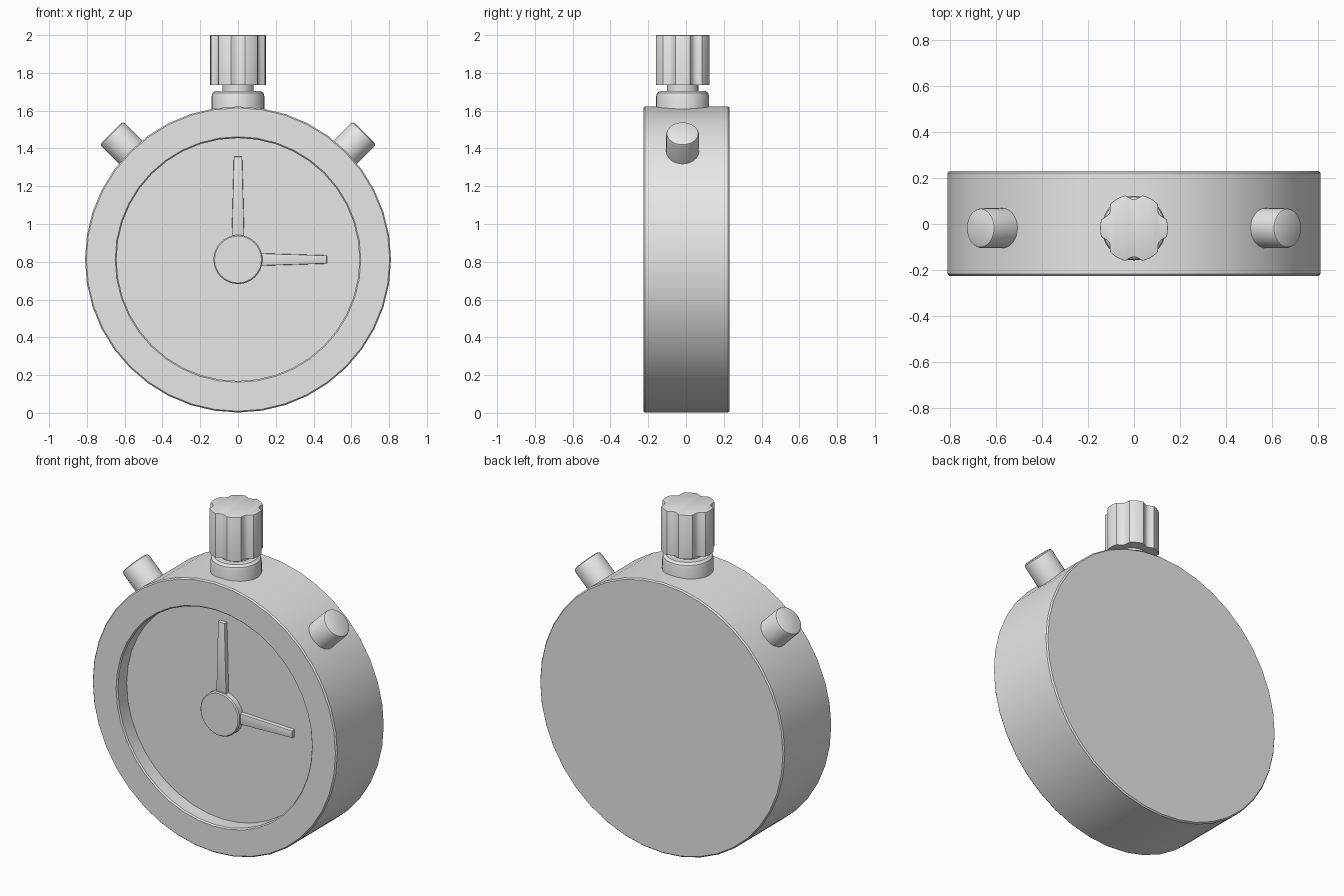
import bpy, bmesh, math
from mathutils import Matrix, Vector

cube = bpy.data.objects.get("Cube")
if cube:
    bpy.data.objects.remove(cube, do_unlink=True)

grey = bpy.data.materials.new("plain_grey")
grey.use_nodes = True
grey.diffuse_color = (0.8, 0.8, 0.8, 1)
grey.node_tree.nodes["Principled BSDF"].inputs["Base Color"].default_value = (0.8, 0.8, 0.8, 1)

CENTRE = Vector((0, 0, 0.812))      # middle of the case
AXIS_Y = -0.018                     # depth of the crown and buttons
TO_FRONT = Matrix.Rotation(math.pi / 2, 4, 'X')   # local z points to -y


def finish(name, bm, matrix, angle=35):
    bmesh.ops.recalc_face_normals(bm, faces=bm.faces)
    mesh = bpy.data.meshes.new(name)
    bm.to_mesh(mesh)
    bm.free()
    mesh.transform(matrix)
    mesh.materials.append(grey)
    obj = bpy.data.objects.new(name, mesh)
    bpy.context.collection.objects.link(obj)
    bpy.ops.object.select_all(action='DESELECT')
    obj.select_set(True)
    bpy.context.view_layer.objects.active = obj
    bpy.ops.object.shade_smooth_by_angle(angle=math.radians(angle))
    return obj


def lathe(name, profile, matrix, sides=32):
    """Solid of rings (radius, height) around local z, capped at both ends."""
    bm = bmesh.new()
    rings = [[bm.verts.new((r * math.cos(math.tau * i / sides),
                            r * math.sin(math.tau * i / sides), h))
              for i in range(sides)] for r, h in profile]
    for low, high in zip(rings, rings[1:]):
        for i in range(sides):
            j = (i + 1) % sides
            bm.faces.new((low[i], low[j], high[j], high[i]))
    bm.faces.new(rings[0])
    bm.faces.new(rings[-1])
    return finish(name, bm, matrix)


def prism(name, outline, low, high, matrix, bevel=0.0):
    """Outline in local xy, extruded along local z."""
    bm = bmesh.new()
    face = bm.faces.new([bm.verts.new((x, y, low)) for x, y in outline])
    top = bmesh.ops.extrude_face_region(bm, geom=[face])
    verts = [v for v in top["geom"] if isinstance(v, bmesh.types.BMVert)]
    bmesh.ops.translate(bm, verts=verts, vec=(0, 0, high - low))
    if bevel:
        edges = [e for e in bm.edges if all(v in verts for v in e.verts)]
        bmesh.ops.bevel(bm, geom=edges, offset=bevel, segments=2,
                        profile=0.5, affect='EDGES')
    return finish(name, bm, matrix)


# Case with a recessed dial, opening towards the front
face_on = Matrix.Translation(CENTRE) @ TO_FRONT
DIAL = 0.135
lathe("case", [(0.803, -0.23), (0.81, -0.222), (0.81, 0.217), (0.803, 0.225),
               (0.65, 0.225), (0.643, 0.217), (0.643, DIAL)], face_on, 40)

# Hub and the two tapered hands
lathe("hand_hub", [(0.13, DIAL - 0.01), (0.13, DIAL + 0.034),
                   (0.124, DIAL + 0.04)], face_on)
for name, length, turn in (("long_hand", 0.545, 0), ("short_hand", 0.47, -90)):
    outline = [(-0.035, 0.05), (0.035, 0.05), (0.022, length), (-0.022, length)]
    prism(name, outline, DIAL - 0.01, DIAL + 0.025,
          face_on @ Matrix.Rotation(math.radians(turn), 4, 'Z'), 0.005)

# Crown: collar, neck and fluted knob
upright = Matrix.Translation((0, AXIS_Y, 0))
lathe("crown_collar", [(0.14, 1.55), (0.14, 1.675), (0.135, 1.694),
                       (0.12, 1.705)], upright)
lathe("crown_neck", [(0.083, 1.69), (0.083, 1.75)], upright)
knob = []
for i in range(72):
    a = math.tau * i / 72
    r = 0.147 - 0.022 * max(0, -math.cos(6 * a))
    knob.append((r * math.cos(a), r * math.sin(a)))
prism("crown_knob", knob, 1.737, 2.0, upright, 0.003)

# Angled push buttons on both shoulders
for name, side in (("left_button", 1), ("right_button", -1)):
    tilt = (Matrix.Translation((0, AXIS_Y, CENTRE.z))
            @ Matrix.Rotation(side * math.pi / 4, 4, 'Y'))
    lathe(name, [(0.087, 0.74), (0.087, 0.932), (0.083, 0.943),
                 (0.073, 0.948)], tilt)
